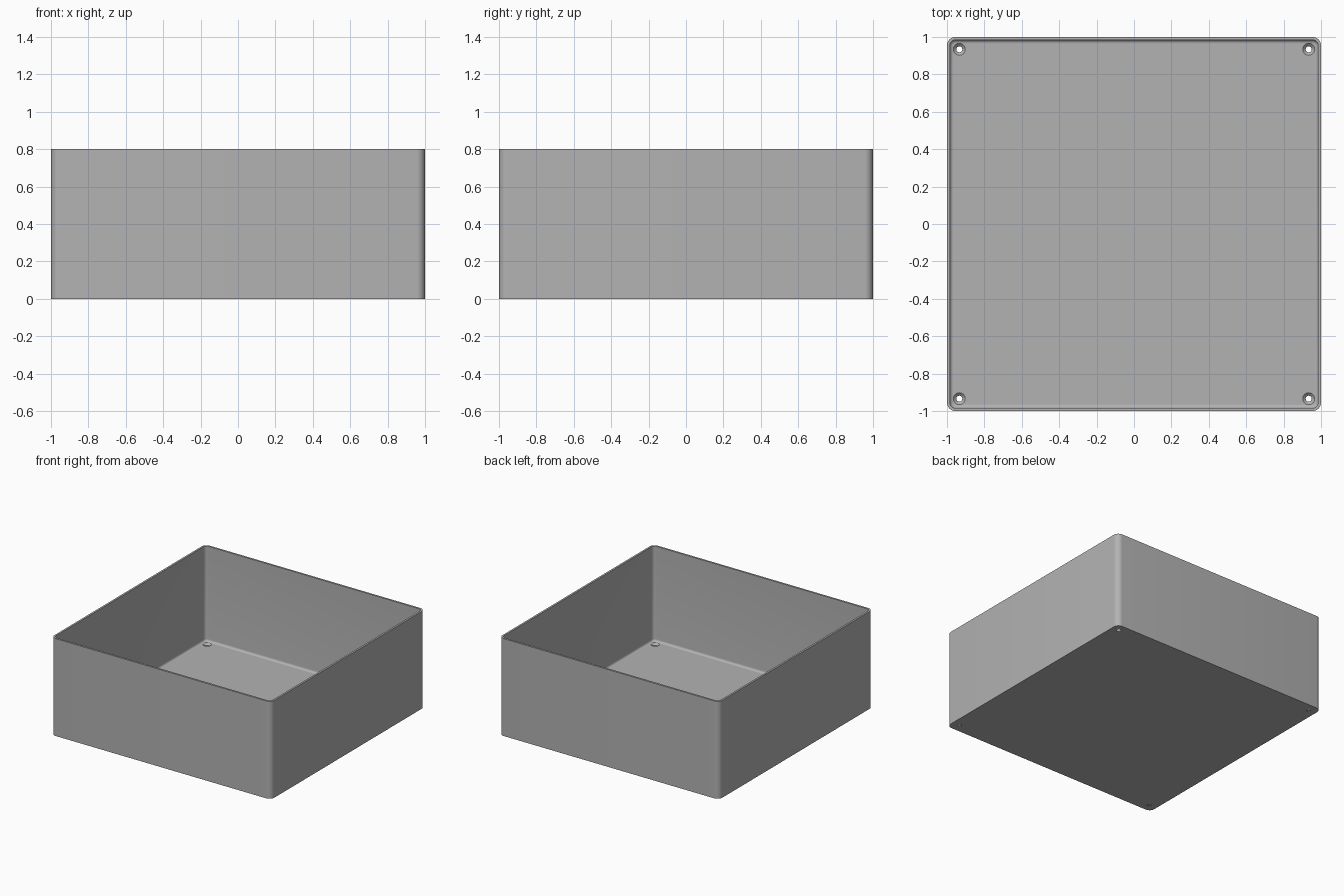
import bpy, bmesh, math

cube = bpy.data.objects.get("Cube")
if cube:
    bpy.data.objects.remove(cube, do_unlink=True)

HALF, HEIGHT, WALL, FLOOR = 1.0, 0.8, 0.016, 0.02
CORNER, FILLET = 0.045, 0.018
HOLE_POS, HOLE_R, SINK_R = 0.934, 0.016, 0.032

grey = bpy.data.materials.new("plain grey")
grey.use_nodes = True
colour = (0.45, 0.45, 0.45, 1)
grey.diffuse_color = colour
grey.node_tree.nodes["Principled BSDF"].inputs["Base Color"].default_value = colour


def make_object(name, bm):
    bmesh.ops.recalc_face_normals(bm, faces=bm.faces)
    mesh = bpy.data.meshes.new(name)
    bm.to_mesh(mesh)
    bm.free()
    mesh.materials.append(grey)
    obj = bpy.data.objects.new(name, mesh)
    bpy.context.collection.objects.link(obj)
    return obj


def loft(bm, rings):
    """Skin a list of point rings and cap both ends."""
    loops = [[bm.verts.new(p) for p in ring] for ring in rings]
    for a, b in zip(loops, loops[1:]):
        for i in range(len(a)):
            j = (i + 1) % len(a)
            bm.faces.new((a[i], a[j], b[j], b[i]))
    bm.faces.new(loops[0][::-1])
    bm.faces.new(loops[-1])


def rounded_square(inset, z, steps=8):
    r = CORNER - inset
    c = HALF - CORNER
    points = []
    for k, (sx, sy) in enumerate(((1, 1), (-1, 1), (-1, -1), (1, -1))):
        for i in range(steps + 1):
            a = math.pi / 2 * (k + i / steps)
            points.append((sx * c + r * math.cos(a), sy * c + r * math.sin(a), z))
    return points


def circle(x, y, r, z, n=32):
    return [(x + r * math.cos(math.tau * i / n), y + r * math.sin(math.tau * i / n), z)
            for i in range(n)]


# Open tray: outer wall, flat rim, inner wall, filleted floor
rings = [rounded_square(0, 0), rounded_square(0, HEIGHT), rounded_square(WALL, HEIGHT)]
for i in range(7):
    a = math.pi / 2 * i / 6
    rings.append(rounded_square(WALL + FILLET * (1 - math.cos(a)),
                                FLOOR + FILLET * (1 - math.sin(a))))
bm = bmesh.new()
loft(bm, rings)
tray = make_object("tray", bm)

# Countersunk screw holes in the four corners
bm = bmesh.new()
for sx in (-1, 1):
    for sy in (-1, 1):
        x, y = sx * HOLE_POS, sy * HOLE_POS
        loft(bm, [circle(x, y, HOLE_R, -0.05), circle(x, y, HOLE_R, FLOOR - 0.015),
                  circle(x, y, SINK_R, FLOOR), circle(x, y, SINK_R, FLOOR + 0.05)])
cutter = make_object("screw_hole_cutter", bm)
cutter.hide_render = True

cut = tray.modifiers.new("screw holes", 'BOOLEAN')
cut.operation = 'DIFFERENCE'
cut.solver = 'EXACT'
cut.object = cutter
bpy.context.view_layer.objects.active = tray
bpy.ops.object.select_all(action='DESELECT')
tray.select_set(True)
bpy.ops.object.modifier_apply(modifier=cut.name)
bpy.data.objects.remove(cutter, do_unlink=True)

bpy.ops.object.shade_smooth_by_angle(angle=math.radians(30))
